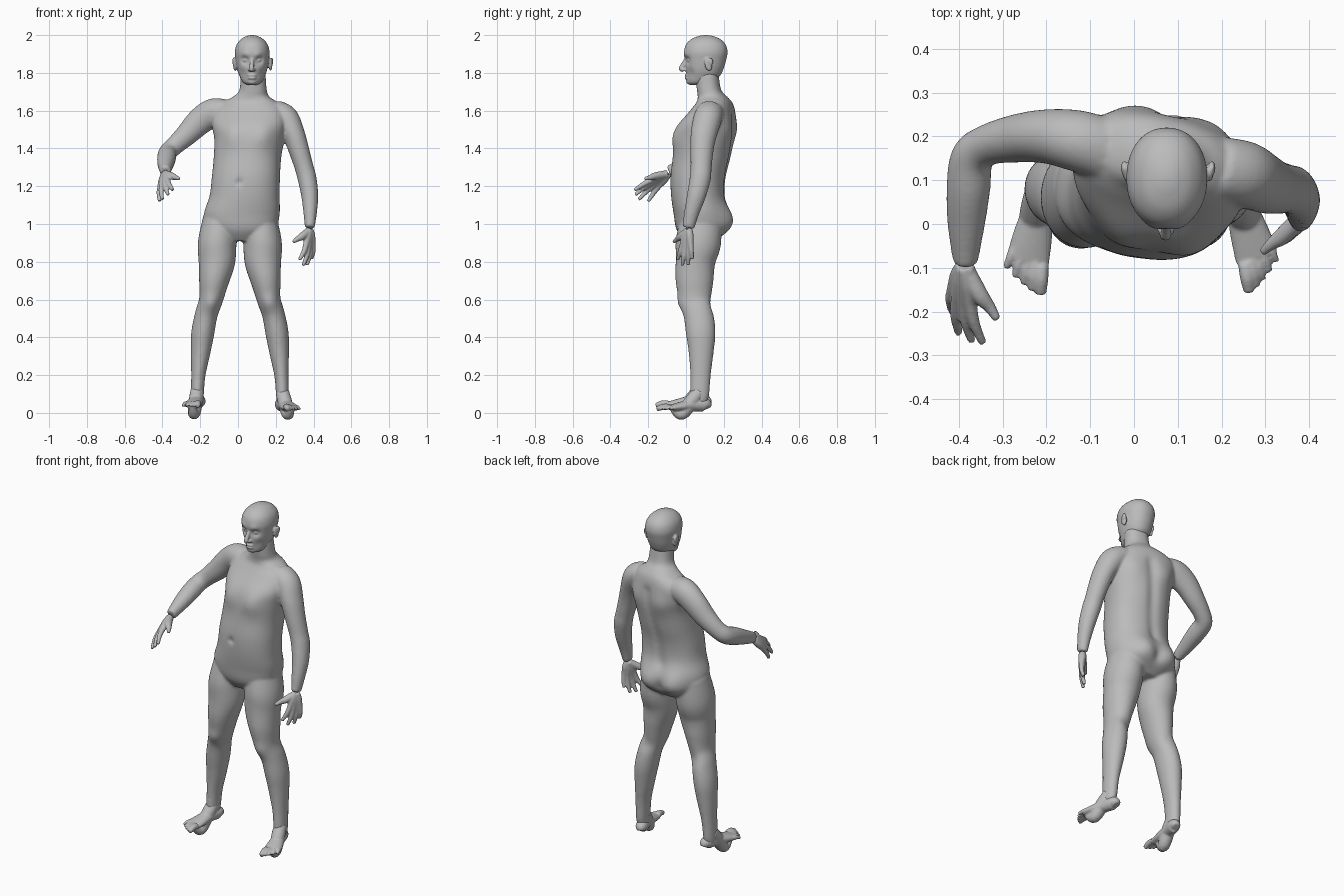
import bpy, bmesh
from math import sin, cos, tau, exp, copysign, radians
from mathutils import Vector, Matrix

old_cube = bpy.data.objects.get("Cube")
if old_cube:
    bpy.data.objects.remove(old_cube)

skin = bpy.data.materials.new("plain_grey")
skin.use_nodes = True
grey = (0.5, 0.5, 0.5, 1)
skin.diffuse_color = grey
skin.node_tree.nodes["Principled BSDF"].inputs["Base Color"].default_value = grey

Z = Vector((0, 0, 1))
Y = Vector((0, 1, 0))


def spline(rows, steps=6):
    """Smoothly interpolate rows of numbers."""
    out = []
    for i in range(len(rows) - 1):
        a, b, c, d = (rows[max(i - 1, 0)], rows[i], rows[i + 1],
                      rows[min(i + 2, len(rows) - 1)])
        for s in range(steps):
            t = s / steps
            out.append([q + t / 2 * (r - p + t * (2 * p - 5 * q + 4 * r - w + t * (3 * (q - r) + w - p)))
                        for p, q, r, w in zip(a, b, c, d)])
    return out + [list(rows[-1])]


def outline(count, power):
    """Unit superellipse."""
    def bend(v):
        return copysign(abs(v) ** (2 / power), v)
    return [(bend(cos(tau * i / count)), bend(sin(tau * i / count))) for i in range(count)]


def skin_rings(bm, rings):
    loops = [[bm.verts.new(p) for p in ring] for ring in rings]
    for low, high in zip(loops, loops[1:]):
        for i in range(len(low)):
            bm.faces.new((low[i - 1], low[i], high[i], high[i - 1]))
    bm.faces.new(loops[0])
    bm.faces.new(loops[-1])


def trunk(bm, rows, power=2, twist=lambda z: 0):
    """Horizontal sections: height, centre x, centre y, half width, half depth."""
    rings = []
    for z, x, y, w, d in spline(rows):
        turn = Matrix.Rotation(twist(z), 3, "Z")
        rings.append([turn @ Vector((u * w, v * d, 0)) + Vector((x, y, z))
                      for u, v in outline(96, power)])
    skin_rings(bm, rings)


def limb(bm, rows, ref=Y, count=32):
    """Sections across a path: x, y, z, side radius, other radius."""
    pts = spline(rows)
    path = [Vector(p[:3]) for p in pts]
    rings = []
    for i, p in enumerate(pts):
        along = (path[min(i + 1, len(path) - 1)] - path[max(i - 1, 0)]).normalized()
        side = along.cross(ref).normalized()
        other = side.cross(along)
        rings.append([path[i] + side * u * p[3] + other * v * p[4] for u, v in outline(count, 2)])
    skin_rings(bm, rings)


def tube(bm, points, radii, ref=Y):
    limb(bm, [(*p, r, r) for p, r in zip(points, radii)], ref, 16)


def blob(bm, place, size, tilt=0):
    m = Matrix.Translation(place) @ Matrix.Rotation(tilt, 4, "X") @ Matrix.Diagonal((*size, 1))
    bmesh.ops.create_uvsphere(bm, u_segments=24, v_segments=16, radius=1, matrix=m)


def push(bm, place, radius, offset):
    """Soft sculpting stroke."""
    for v in bm.verts:
        v.co += Vector(offset) * exp(-((v.co - Vector(place)).length / radius) ** 2)


def finish(bm, name, voxel, passes):
    """Fuse the overlapping volumes into one smooth skin."""
    bmesh.ops.recalc_face_normals(bm, faces=bm.faces)
    mesh = bpy.data.meshes.new(name)
    bm.to_mesh(mesh)
    bm.free()
    mesh.materials.append(skin)
    obj = bpy.data.objects.new(name, mesh)
    bpy.context.collection.objects.link(obj)
    fuse = obj.modifiers.new("fuse", "REMESH")
    fuse.mode, fuse.voxel_size, fuse.use_smooth_shade = "VOXEL", voxel, True
    soft = obj.modifiers.new("soften", "SMOOTH")
    soft.factor, soft.iterations = 0.5, passes


# Torso and neck, twisting toward the right at the shoulders
body = bmesh.new()
trunk(body, [
    (.91, .015, .07, .09, .08), (.97, .02, .075, .175, .125), (1.05, .02, .07, .2, .135),
    (1.15, .035, .062, .185, .14), (1.25, .042, .065, .18, .145), (1.35, .05, .083, .178, .15),
    (1.45, .06, .1, .185, .15), (1.53, .06, .115, .2, .14), (1.6, .06, .14, .19, .11),
    (1.645, .065, .15, .145, .088), (1.675, .07, .14, .095, .075), (1.71, .08, .122, .072, .063),
    (1.8, .08, .11, .065, .06)],
    2.3, lambda z: radians(-13) * min(max((z - 1.05) / .4, 0), 1) * (z < 1.9))
for side in (-1, 1):
    push(body, (.045 + side * .085, -.05 - side * .02, 1.47), .07, (0, -.022, 0))
    push(body, (.02 + side * .085, .19, 1.02), .085, (0, .05, 0))
    push(body, (.09 + side * .1, .25 - side * .03, 1.5), .06, (0, .012, 0))
push(body, (.005, -.08, 1.22), .014, (0, .02, 0))
push(body, (.02, .21, 1.0), .03, (0, -.03, 0))
for i in range(12):
    push(body, (.03 + .005 * i, .21 + .004 * i, 1.12 + .04 * i), .028, (0, -.011, 0))

# Legs
leg = [(.115, .08, 1.03, .09, .11), (.13, .065, .9, .102, .12), (.132, .05, .8, .097, .105),
       (.147, .045, .7, .08, .1), (.163, .05, .6, .063, .085), (.188, .067, .52, .06, .08),
       (.207, .078, .42, .061, .078), (.218, .08, .32, .052, .066), (.23, .077, .2, .038, .054),
       (.235, .073, .1, .034, .05), (.235, .07, .05, .03, .04)]
limb(body, leg)
limb(body, [(.02 - x, *rest) for x, *rest in leg])
for x in (.165, -.145):
    push(body, (x, -.02, .585), .04, (0, -.012, 0))
    push(body, (x, .13, .56), .04, (0, -.012, 0))

# Arms: the left hangs, the right reaches out and forward
limb(body, [(.19, .13, 1.6, .06, .07), (.25, .115, 1.56, .07, .075), (.293, .095, 1.48, .06, .07),
            (.32, .085, 1.4, .055, .062), (.35, .08, 1.3, .05, .056), (.366, .075, 1.24, .05, .056),
            (.38, .055, 1.15, .045, .05), (.382, .03, 1.06, .036, .04), (.38, .012, .98, .026, .032)])
limb(body, [(-.06, .17, 1.6, .07, .06), (-.13, .19, 1.59, .07, .075), (-.2, .2, 1.545, .062, .072),
            (-.27, .195, 1.475, .055, .06), (-.335, .18, 1.415, .047, .05),
            (-.37, .15, 1.38, .049, .05), (-.378, .08, 1.35, .05, .05),
            (-.383, 0, 1.315, .043, .042), (-.385, -.09, 1.277, .028, .032)], Z)
finish(body, "body", .008, 6)

# Head with brow, eyes, nose, mouth and ears
head = bmesh.new()
trunk(head, [
    (1.735, .075, .05, .02, .02), (1.748, .075, .065, .047, .052), (1.78, .075, .09, .066, .085),
    (1.82, .075, .098, .08, .1), (1.87, .075, .103, .088, .11), (1.91, .075, .105, .092, .115),
    (1.95, .075, .105, .082, .105), (1.98, .075, .105, .057, .075), (1.996, .075, .105, .026, .033),
    (2.0, .075, .105, .006, .006)], 2.15)
push(head, (.075, .01, 1.742), .025, (0, -.012, 0))
for side in (-1, 1):
    x = .074 + side * .034
    push(head, (x, .01, 1.868), .021, (0, .022, 0))
    push(head, (x, 0, 1.895), .022, (0, -.007, 0))
    push(head, (.074 + side * .055, .02, 1.8), .025, (0, .008, 0))
    blob(head, (x, .02, 1.867), (.014, .014, .01))
    blob(head, (.073 + side * .012, -.01, 1.816), (.009, .013, .008))
    blob(head, (.078 + side * .094, .118, 1.845), (.01, .02, .036), radians(12))
    blob(head, (.078 + side * .1, .128, 1.86), (.008, .017, .022), radians(12))
tube(head, [(.074, .005, 1.88), (.073, -.012, 1.85), (.072, -.026, 1.822), (.072, -.014, 1.811)],
     [.01, .011, .013, .008], Vector((1, 0, 0)))
for z in (1.787, 1.773):
    blob(head, (.074, .004, z), (.025, .012, .0065))
finish(head, "head", .005, 3)


def hand(name, wrist, tips, thumb, curl, ref):
    """Fingers start as bones in the palm, so that the palm forms where they fuse."""
    bm = bmesh.new()
    wrist, curl = Vector(wrist), Vector(curl)
    middle = (Vector(tips[1]) + Vector(tips[2])) / 2
    for tip in map(Vector, tips):
        root = wrist.lerp(middle.lerp(tip, .2), .1)
        knuckle = wrist.lerp(tip, .54) + curl
        tube(bm, [root, wrist.lerp(tip, .3) + curl / 2, knuckle, knuckle.lerp(tip, .5) + curl / 2, tip],
             [.021, .021, .0155, .013, .009], ref)
    base, thumb = wrist.lerp(middle, .12), Vector(thumb)
    tube(bm, [base, base.lerp(thumb, .5) + curl / 2, base.lerp(thumb, .75), thumb],
         [.02, .02, .014, .009], ref)
    finish(bm, name, .005, 2)


hand("left_hand", (.38, .014, .99),
     [(.325, -.045, .81), (.345, -.02, .78), (.365, .012, .782), (.39, .033, .815)],
     (.293, -.065, .905), (.01, 0, 0), Y)
hand("right_hand", (-.385, -.08, 1.28),
     [(-.345, -.272, 1.18), (-.37, -.268, 1.155), (-.4, -.25, 1.13), (-.415, -.2, 1.12)],
     (-.312, -.218, 1.24), (-.01, 0, .006), Z)


def foot(name, heel, ankle, big, little, ground):
    bm = bmesh.new()
    heel, ankle, big, little = map(Vector, (heel, ankle, big, little))
    ball = big.lerp(little, .5).lerp(heel, .2)
    up = Z * ground
    sections = [(-.08, .018, .02, .02), (0, .036, .034, .036), (.35, .036, .036, .034),
                (.7, .028, .045, .026), (1, .02, .05, .018)]
    limb(bm, [(*(heel.lerp(ball, t) + Z * z + up), w, h) for t, z, w, h in sections], Z)
    tube(bm, [ankle, ankle.lerp(ball, .3) - Z * .02, ankle.lerp(ball, .65) - Z * .045,
              ball + Z * .02 + up], [.036, .038, .032, .014], Vector((1, 0, 0)))
    for i in range(5):
        t = i / 4
        tip = big.lerp(little, t) - Y * .03 * t * (1 - t) + Z * .014 + up
        root = tip.lerp(heel + up, .25) + Z * .016
        size = .0165 - .006 * min(t * 2, 1)
        tube(bm, [root, root.lerp(tip, .5) + Z * .005, tip], [size, size, size * .75], Z)
    finish(bm, name, .005, 2)


foot("left_foot", (.227, .1, 0), (.235, .07, .11), (.263, -.155, 0), (.325, -.085, 0), .006)
foot("right_foot", (-.205, .1, 0), (-.215, .07, .12), (-.213, -.16, 0), (-.292, -.1, 0), .024)
